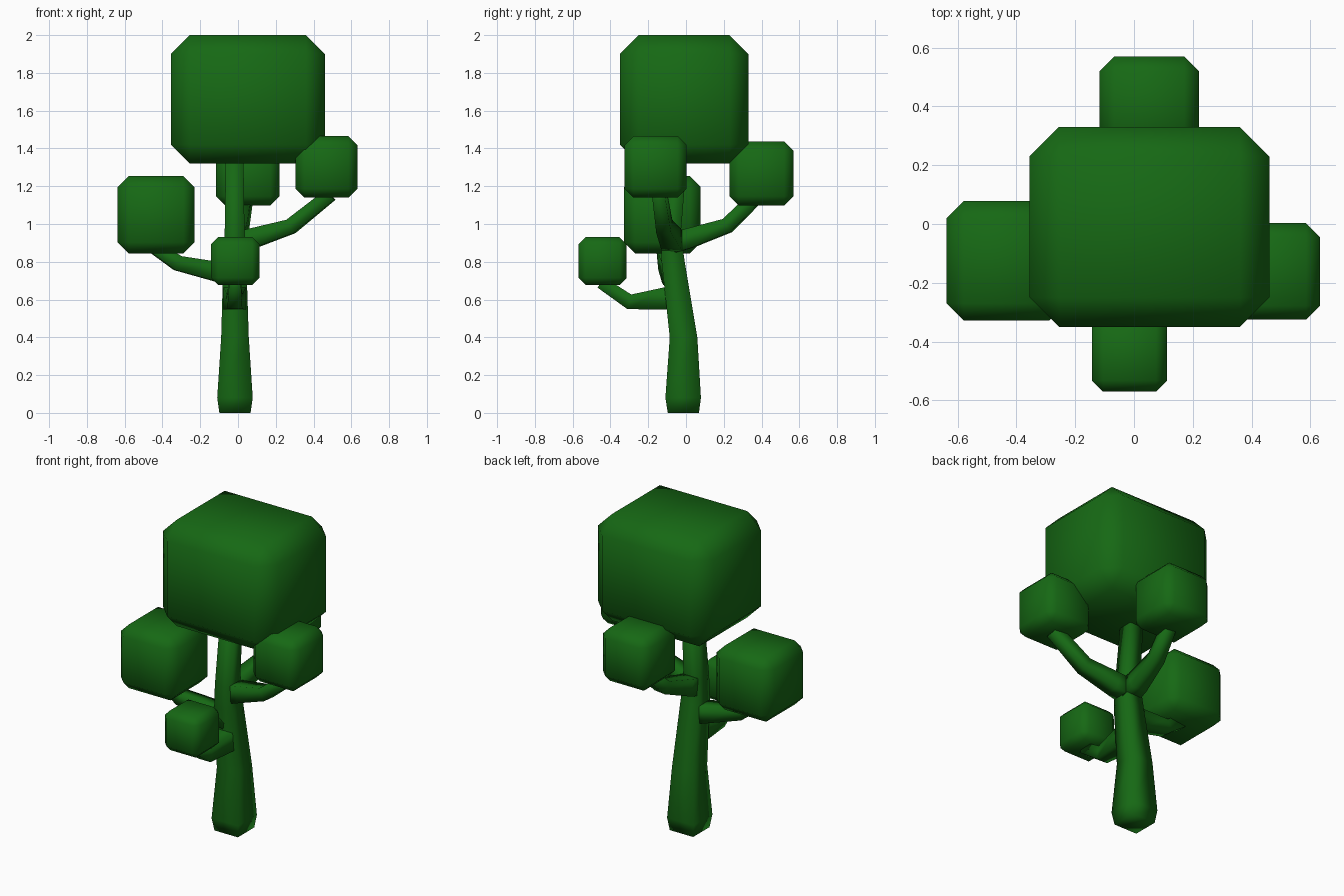
import bpy, bmesh
from mathutils import Vector

if "Cube" in bpy.data.objects:
    bpy.data.objects.remove(bpy.data.objects["Cube"])

green = bpy.data.materials.new("leaf_green")
green.diffuse_color = (0.008, 0.14, 0.007, 1)
green.use_nodes = True
green.node_tree.nodes["Principled BSDF"].inputs["Base Color"].default_value = green.diffuse_color


def finish(name, bm):
    bmesh.ops.recalc_face_normals(bm, faces=bm.faces)
    mesh = bpy.data.meshes.new(name)
    bm.to_mesh(mesh)
    bm.free()
    mesh.materials.append(green)
    mesh.shade_smooth()
    obj = bpy.data.objects.new(name, mesh)
    bpy.context.collection.objects.link(obj)
    return obj


def foliage(name, low, high, chamfer):
    """Chamfered box between two opposite corners."""
    low, high = Vector(low), Vector(high)
    bm = bmesh.new()
    bmesh.ops.create_cube(bm, size=1)
    for v in bm.verts:
        v.co = (low + high) / 2 + v.co * (high - low)
    bmesh.ops.bevel(bm, geom=bm.edges[:], offset=chamfer, segments=1,
                    affect='EDGES', profile=0.5)
    finish(name, bm)


def limb(name, path, widths, upright=False):
    """Square section swept along a path, tapering by the widths."""
    pts = [Vector(p) for p in path]
    bm = bmesh.new()
    rings = []
    for i, (p, w) in enumerate(zip(pts, widths)):
        before = (p - pts[i - 1]).normalized() if i else Vector()
        after = (pts[i + 1] - p).normalized() if i + 1 < len(pts) else Vector()
        tangent = (before + after).normalized()
        if upright:
            side, up = Vector((1, 0, 0)), Vector((0, 1, 0))
        else:
            side = tangent.cross(Vector((0, 0, 1))).normalized()
            up = side.cross(tangent)
        rings.append([bm.verts.new(p + (side * a + up * b) * w / 2)
                      for a, b in ((-1, -1), (1, -1), (1, 1), (-1, 1))])
    for a, b in zip(rings, rings[1:]):
        for k in range(4):
            j = (k + 1) % 4
            bm.faces.new((a[k], a[j], b[j], b[k]))
    bm.faces.new(rings[0])
    bm.faces.new(rings[-1])
    finish(name, bm)


# Foliage blocks
foliage("crown_foliage", (-0.355, -0.35, 1.32), (0.46, 0.33, 2.0), 0.1)
foliage("left_foliage", (-0.637, -0.328, 0.845), (-0.23, 0.078, 1.253), 0.058)
foliage("right_foliage", (0.305, -0.325, 1.14), (0.632, 0.003, 1.465), 0.047)
foliage("back_foliage", (-0.117, 0.23, 1.097), (0.221, 0.57, 1.437), 0.05)
foliage("front_foliage", (-0.143, -0.57, 0.677), (0.113, -0.314, 0.931), 0.038)

# Leaning trunk
limb("trunk",
     [(-0.016, -0.014, 0), (-0.016, -0.015, 0.08), (-0.016, -0.013, 0.4),
      (-0.017, -0.068, 0.8), (-0.018, -0.08, 0.95), (-0.018, -0.035, 1.42)],
     [0.165, 0.188, 0.146, 0.122, 0.105, 0.092], upright=True)

# Bent branches, each from inside the trunk into its foliage block
taper = [0.11, 0.105, 0.08, 0.07]
limb("left_branch", [(-0.02, -0.065, 0.73), (-0.1, -0.075, 0.745),
                     (-0.32, -0.105, 0.793), (-0.46, -0.12, 0.89)], taper)
limb("right_branch", [(-0.01, -0.07, 0.9), (0.08, -0.08, 0.925),
                      (0.28, -0.115, 0.987), (0.49, -0.14, 1.155)], taper)
limb("back_branch", [(-0.015, -0.07, 0.9), (-0.01, 0.02, 0.925),
                     (0.015, 0.22, 0.992), (0.04, 0.37, 1.14)], taper)
limb("front_branch", [(-0.017, -0.04, 0.61), (-0.017, -0.1, 0.607),
                      (-0.017, -0.3, 0.588), (-0.016, -0.45, 0.69)],
     [0.125, 0.12, 0.08, 0.065])
